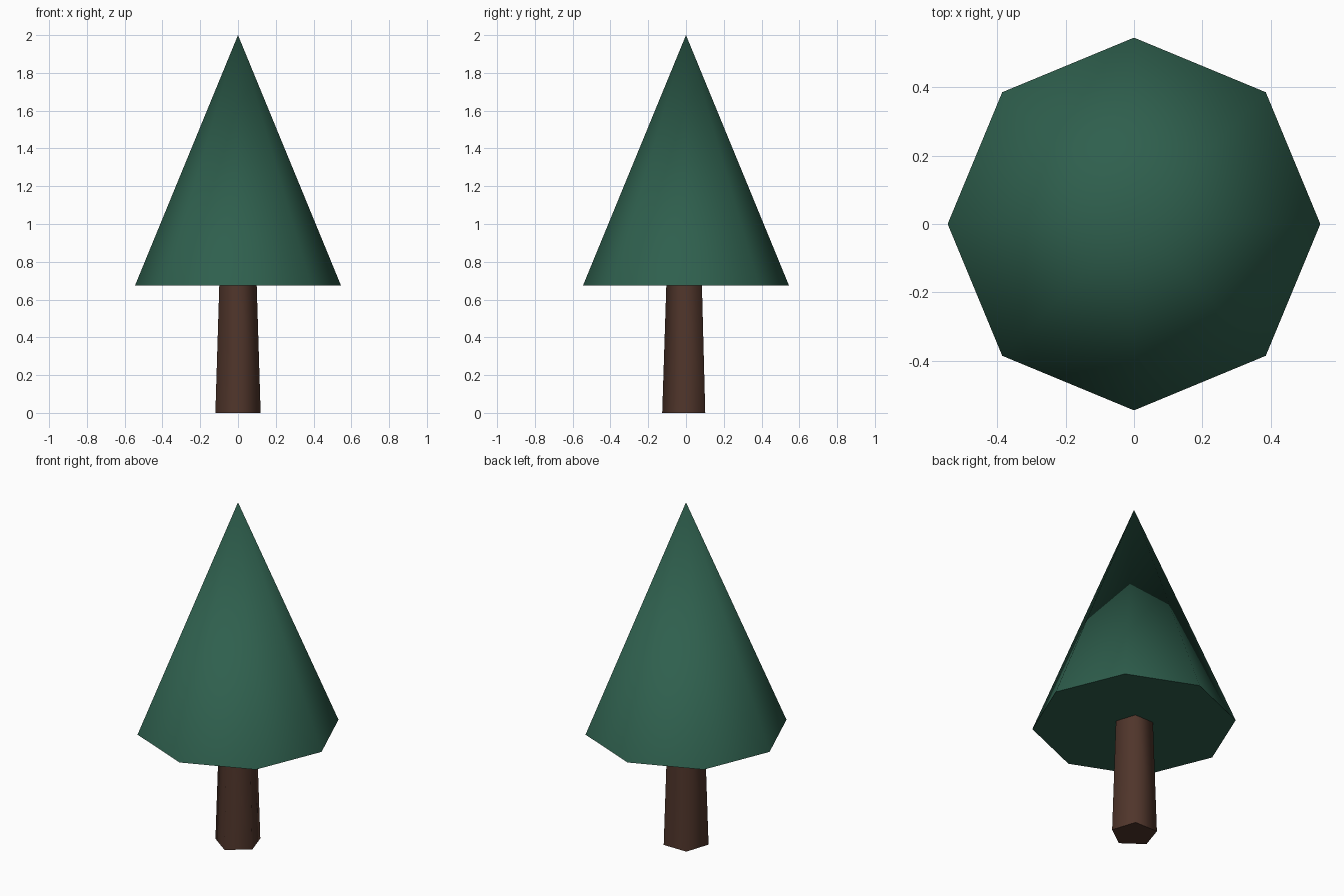
import bpy
import math

if "Cube" in bpy.data.objects:
    bpy.data.objects.remove(bpy.data.objects["Cube"])


def tapered_part(name, sides, r_bottom, r_top, z0, z1, turn, color):
    bpy.ops.mesh.primitive_cone_add(
        vertices=sides, radius1=r_bottom, radius2=r_top, depth=z1 - z0,
        location=(0, 0, (z0 + z1) / 2), rotation=(0, 0, turn))
    obj = bpy.context.object
    obj.name = name
    # Smooth around the sides, crisp at the end caps
    bpy.ops.object.shade_smooth_by_angle(angle=math.radians(80))
    mat = bpy.data.materials.new(name + "_color")
    mat.diffuse_color = color
    mat.use_nodes = True
    mat.node_tree.nodes["Principled BSDF"].inputs["Base Color"].default_value = mat.diffuse_color
    obj.data.materials.append(mat)
    return obj


# Five-sided trunk with one corner facing the front
tapered_part("trunk", 5, 0.126, 0.104, 0.0, 0.68, math.pi,
             (0.08, 0.036, 0.024, 1))

# Eight-sided pointed foliage with corners on the axes
tapered_part("foliage", 8, 0.545, 0.0, 0.675, 2.0, 0.0,
             (0.028, 0.115, 0.075, 1))
